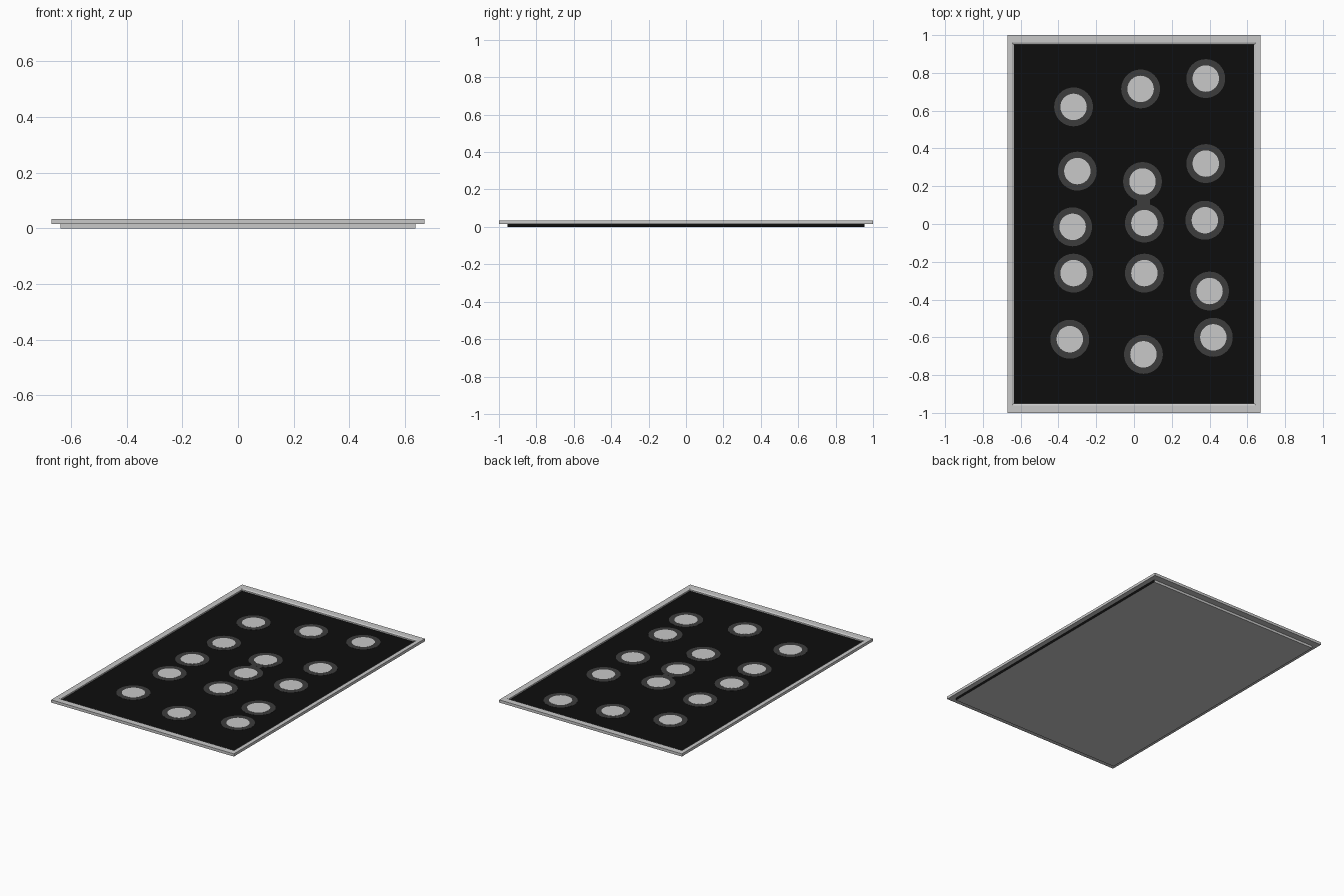
import bpy, bmesh
from mathutils import Matrix

if "Cube" in bpy.data.objects:
    bpy.data.objects.remove(bpy.data.objects["Cube"])


def material(name, v):
    m = bpy.data.materials.new(name)
    m.diffuse_color = (v, v, v, 1)
    m.use_nodes = True
    m.node_tree.nodes["Principled BSDF"].inputs["Base Color"].default_value = m.diffuse_color
    return m


PALE = material("pale grey", 0.58)
DARK = material("dark grey", 0.045)
BLACK = material("near black", 0.004)


def finish(name, bm, mats):
    bmesh.ops.recalc_face_normals(bm, faces=bm.faces)
    me = bpy.data.meshes.new(name)
    bm.to_mesh(me)
    bm.free()
    for m in mats:
        me.materials.append(m)
    ob = bpy.data.objects.new(name, me)
    bpy.context.collection.objects.link(ob)
    return ob


def box(bm, x, y, z, sx, sy, sz):
    mat = Matrix.Translation((x, y, z)) @ Matrix.Diagonal((sx, sy, sz, 1))
    bmesh.ops.create_cube(bm, size=1, matrix=mat)


# Panel: black top and long sides, pale back and end edges
bm = bmesh.new()
box(bm, 0, 0, 0.01, 1.274, 1.91, 0.02)
bm.normal_update()
for f in bm.faces:
    f.material_index = 1 if f.normal.z < -0.5 or abs(f.normal.y) > 0.5 else 0
finish("panel", bm, [BLACK, PALE])

# Frame: mitred profile (half width, half length, height) swept round four corners
profile = [(0.670, 1.000, 0.016), (0.670, 1.000, 0.034), (0.645, 0.960, 0.034),
           (0.636, 0.950, 0.029), (0.636, 0.950, 0.016)]
bm = bmesh.new()
rings = [[bm.verts.new((sx * x, sy * y, z))
          for sx, sy in ((-1, -1), (1, -1), (1, 1), (-1, 1))] for x, y, z in profile]
for i, a in enumerate(rings):
    b = rings[(i + 1) % len(rings)]
    for k in range(4):
        n = (k + 1) % 4
        bm.faces.new((a[k], a[n], b[n], b[k]))
finish("frame", bm, [PALE])

# Round spots, each with a dark halo
spots = [(-.32, .62), (.035, .715), (.38, .77),
         (-.30, .28), (.045, .225), (.38, .32),
         (-.325, -.015), (.055, .005), (.375, .02),
         (-.32, -.26), (.055, -.26), (.40, -.355),
         (-.34, -.61), (.05, -.69), (.42, -.60)]


def discs(name, radius, top, mat, bridge=False):
    bm = bmesh.new()
    for x, y in spots:
        bmesh.ops.create_cone(bm, cap_ends=True, segments=32, radius1=radius,
                              radius2=radius, depth=0.002,
                              matrix=Matrix.Translation((x, y, top - 0.001)))
    if bridge:  # link where two halos merge
        box(bm, 0.05, 0.115, top - 0.0012, 0.07, 0.06, 0.002)
    finish(name, bm, [mat])


discs("spot_halos", 0.103, 0.0207, DARK, True)
discs("spots", 0.07, 0.0214, PALE)
